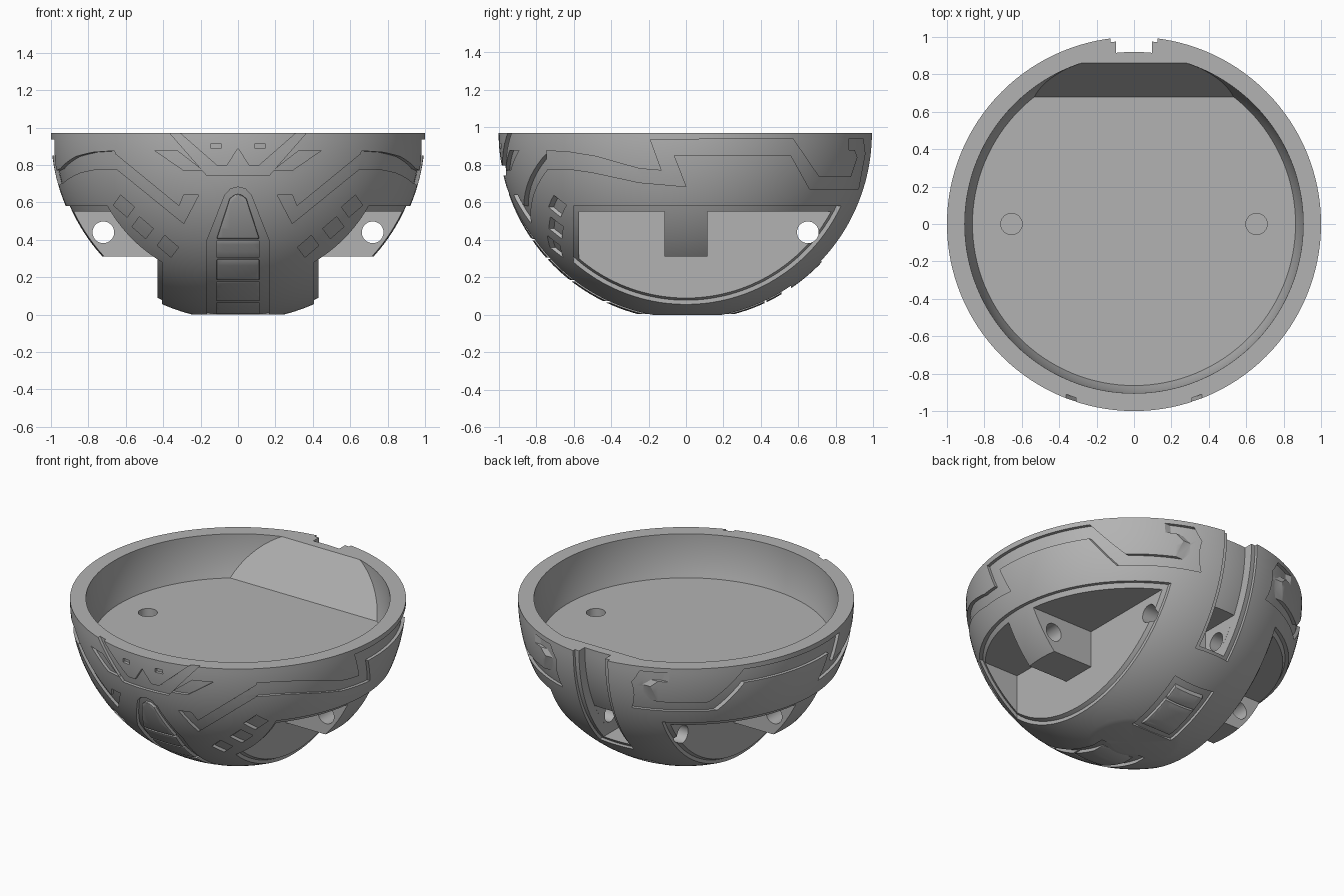
import bpy, bmesh, math
from mathutils import Vector

if "Cube" in bpy.data.objects:
    bpy.data.objects.remove(bpy.data.objects["Cube"], do_unlink=True)

RIM = 0.97          # height of the rim and of the sphere centre
SEGMENTS = 128

grey = bpy.data.materials.new("shell grey")
grey.use_nodes = True
grey.diffuse_color = (0.45, 0.45, 0.45, 1)
grey.node_tree.nodes["Principled BSDF"].inputs["Base Color"].default_value = grey.diffuse_color


def make_object(name, bm):
    bmesh.ops.recalc_face_normals(bm, faces=bm.faces)
    mesh = bpy.data.meshes.new(name)
    bm.to_mesh(mesh)
    bm.free()
    mesh.materials.append(grey)
    ob = bpy.data.objects.new(name, mesh)
    bpy.context.collection.objects.link(ob)
    return ob


def bake(ob):
    graph = bpy.context.evaluated_depsgraph_get()
    mesh = bpy.data.meshes.new_from_object(ob.evaluated_get(graph))
    ob.modifiers.clear()
    ob.data = mesh


def combine(ob, other, operation="DIFFERENCE", overlap=False):
    mod = ob.modifiers.new("combine", "BOOLEAN")
    mod.operation = operation
    mod.solver = "EXACT"
    mod.use_self = overlap
    mod.object = other
    bake(ob)
    bpy.data.objects.remove(other, do_unlink=True)
    return ob


def lathe(name, profile):
    """Solid of revolution from (radius, z) points that start and end on the axis."""
    bm = bmesh.new()
    rings = []
    for r, z in profile:
        if r < 1e-5:
            rings.append([bm.verts.new((0, 0, z))] * SEGMENTS)
        else:
            angles = [2 * math.pi * i / SEGMENTS for i in range(SEGMENTS)]
            rings.append([bm.verts.new((r * math.cos(a), r * math.sin(a), z)) for a in angles])
    for low, high in zip(rings, rings[1:]):
        for i in range(SEGMENTS):
            j = (i + 1) % SEGMENTS
            bm.faces.new(dict.fromkeys((low[i], low[j], high[j], high[i])))
    return make_object(name, bm)


def arc(radius, start, end, steps):
    """Points on the sphere profile, by angle from straight down."""
    angles = [start + (end - start) * i / steps for i in range(steps + 1)]
    return [(radius * math.sin(a), RIM - radius * math.cos(a)) for a in angles]


def ball(radius):
    return lathe("core", [(0, RIM - radius)] + arc(radius, 0, math.pi, 64)[1:-1] + [(0, RIM + radius)])


def prism(bm, outline, axis, low, high, mirror=False):
    """Extrude a 2D outline along an axis, with an optional copy on the other side."""
    for side in ((1, -1) if mirror else (1,)):
        def place(p, d):
            x, y, z = {"x": (d, *p), "y": (p[0], d, p[1]), "z": (*p, d)}[axis]
            return bm.verts.new((x * side, y, z))
        a = [place(p, low) for p in outline]
        b = [place(p, high) for p in outline]
        bm.faces.new(a)
        bm.faces.new(b[::-1])
        for i in range(len(a)):
            j = (i + 1) % len(a)
            bm.faces.new((a[i], b[i], b[j], a[j]))


def rect(x0, x1, y0, y1):
    return [(x0, y0), (x1, y0), (x1, y1), (x0, y1)]


def circle(cx, cy, r, n=40):
    return [(cx + r * math.cos(2 * math.pi * i / n), cy + r * math.sin(2 * math.pi * i / n)) for i in range(n)]


def symmetric(half):
    return half + [(-x, z) for x, z in reversed(half) if x > 0]


# Dome with a flat base
base_angle = math.acos(RIM)
bowl = lathe("bowl", [(0, 0)] + arc(1, base_angle, math.pi / 2, 40) + [(0, RIM)])

# Round cavity, with a sloped ramp left standing at the back
floor_z, inner = 0.70, 0.905
floor_angle = math.acos((RIM - floor_z) / inner)
cavity = lathe("cavity", [(0, floor_z)] + arc(inner, floor_angle, math.pi / 2, 12)
               + [(inner, 1.1), (0, 1.1)])
bm = bmesh.new()
prism(bm, [(0.613, 0.6), (1.013, 1.2), (1.3, 1.2), (1.3, 0.6)], "x", -1.2, 1.2)
combine(cavity, make_object("ramp", bm))
combine(bowl, cavity)

# Side pockets, each keeping a bracket in the middle
bm = bmesh.new()
prism(bm, rect(-0.57, 1.2, -0.2, 0.55), "x", 0.43, 1.2, True)
pockets = make_object("pockets", bm)
bm = bmesh.new()
prism(bm, rect(-0.115, 0.115, 0.31, 0.7), "x", 0.3, 1.3, True)
combine(pockets, make_object("brackets", bm))
combine(bowl, pockets)

# Shallow engraved pattern
bm = bmesh.new()
prism(bm, rect(-0.6, 1.2, -0.2, 0.58), "x", 0.405, 1.25, True)            # pocket border
prism(bm, symmetric([(0.434, 1.05), (0.166, 0.743)])[:2]                  # brow
      + [(-0.166, 0.743), (-0.434, 1.05), (-0.401, 1.05), (-0.112, 0.797), (-0.06, 0.797),
         (0, 0.888), (0.06, 0.797), (0.112, 0.797), (0.401, 1.05)], "y", -1.2, -0.3)
prism(bm, rect(0.092, 0.144, 0.887, 0.914), "y", -1.2, -0.4, True)        # brow slots
prism(bm, [(0.444, 0.877), (0.326, 0.877), (0.187, 0.77), (0.289, 0.77)], "y", -1.2, -0.4, True)
prism(bm, [(0.672, 0.872), (0.315, 0.58), (0.29, 0.64), (0.21, 0.64),     # cheek band
           (0.29, 0.487), (0.645, 0.775)], "y", -1.21, -0.3, True)
prism(bm, [(-0.745, 0.876), (-0.62, 0.868), (-0.48, 0.845), (-0.25, 0.78), (-0.13, 0.77),  # side band
           (-0.19, 0.935), (0.57, 0.94), (0.71, 0.735), (0.88, 0.735), (0.915, 0.84),
           (0.9, 0.88), (0.87, 0.88), (0.87, 0.94), (0.945, 0.94), (0.955, 0.86),
           (0.92, 0.67), (0.66, 0.67), (0.56, 0.85), (-0.065, 0.85), (0, 0.684),
           (-0.25, 0.706), (-0.5, 0.76), (-0.62, 0.777), (-0.745, 0.778)], "x", 0.1, 1.22, True)
for cx, cz in ((0.61, 0.58), (0.51, 0.465), (0.375, 0.365)):              # cheek vents
    u, v = Vector((0.037, 0.032)), Vector((-0.02, 0.027))
    c = Vector((cx, cz))
    prism(bm, [tuple(p) for p in (c + u + v, c - u + v, c - u - v, c + u - v)], "y", -1.23, -0.4, True)
arch = [(0.165, -0.1), (0.165, 0.4), (0.07, 0.64), (0.04, 0.672), (0, 0.682)]
prism(bm, symmetric(arch), "y", -1.24, -0.1)                              # front frame
prism(bm, rect(-0.15, 0.15, 0.16, 0.56), "z", -0.2, 0.5)                  # rear frame
prism(bm, rect(-0.125, 0.125, 0.285, 1.2), "y", 0.6, 1.2)                 # channel border
engraving = make_object("engraving", bm)
combine(engraving, ball(0.98), overlap=True)
combine(bowl, engraving)

# Rear channel, deep at its lower end
bm = bmesh.new()
prism(bm, rect(-0.095, 0.095, 0.4, 1.2), "y", 0.3, 1.2)
channel = make_object("channel", bm)
combine(channel, ball(0.92))
bm = bmesh.new()
prism(bm, rect(-0.0945, 0.0945, 0.31, 0.55), "y", 0.55, 1.25)
combine(bowl, channel)
combine(bowl, make_object("channel_pocket", bm))

# Cross hole, bracket holes and blind floor holes
bm = bmesh.new()
prism(bm, circle(0.65, 0.44, 0.058), "x", -1.1, 1.1)
prism(bm, circle(0.72, 0.44, 0.058), "y", -0.3, 0.3, True)
prism(bm, circle(0.655, 0, 0.057), "z", 0.59, 0.85, True)
combine(bowl, make_object("holes", bm))

# Raised pads inside the front and rear frames
pads = []


def pad(name, outline, axis, low, high):
    bm = bmesh.new()
    prism(bm, outline, axis, low, high)
    ob = combine(make_object(name, bm), ball(1.0), "INTERSECT")
    bevel = ob.modifiers.new("bevel", "BEVEL")
    bevel.width = 0.01
    bevel.segments = 2
    bevel.limit_method = "ANGLE"
    bevel.angle_limit = math.radians(35)
    bake(ob)
    pads.append(ob)


for i, (z0, z1) in enumerate(((0.004, 0.065), (0.073, 0.177), (0.185, 0.297), (0.305, 0.397))):
    pad(f"front_pad_{i + 1}", rect(-0.115, 0.115, z0, z1), "y", -1.2, -0.15)
pad("front_pad_tip", symmetric([(0.115, 0.405), (0.045, 0.62), (0.02, 0.64), (0, 0.645)]), "y", -1.2, -0.7)
for i, (y0, y1) in enumerate(((0.2, 0.42), (0.43, 0.51))):
    pad(f"rear_pad_{i + 1}", rect(-0.105, 0.105, y0, y1), "z", 0.004, 0.25)

# Smooth curved skin, sharp cut edges
bpy.ops.object.select_all(action="DESELECT")
for ob in [bowl] + pads:
    ob.select_set(True)
bpy.context.view_layer.objects.active = bowl
bpy.ops.object.shade_smooth_by_angle(angle=math.radians(25))
